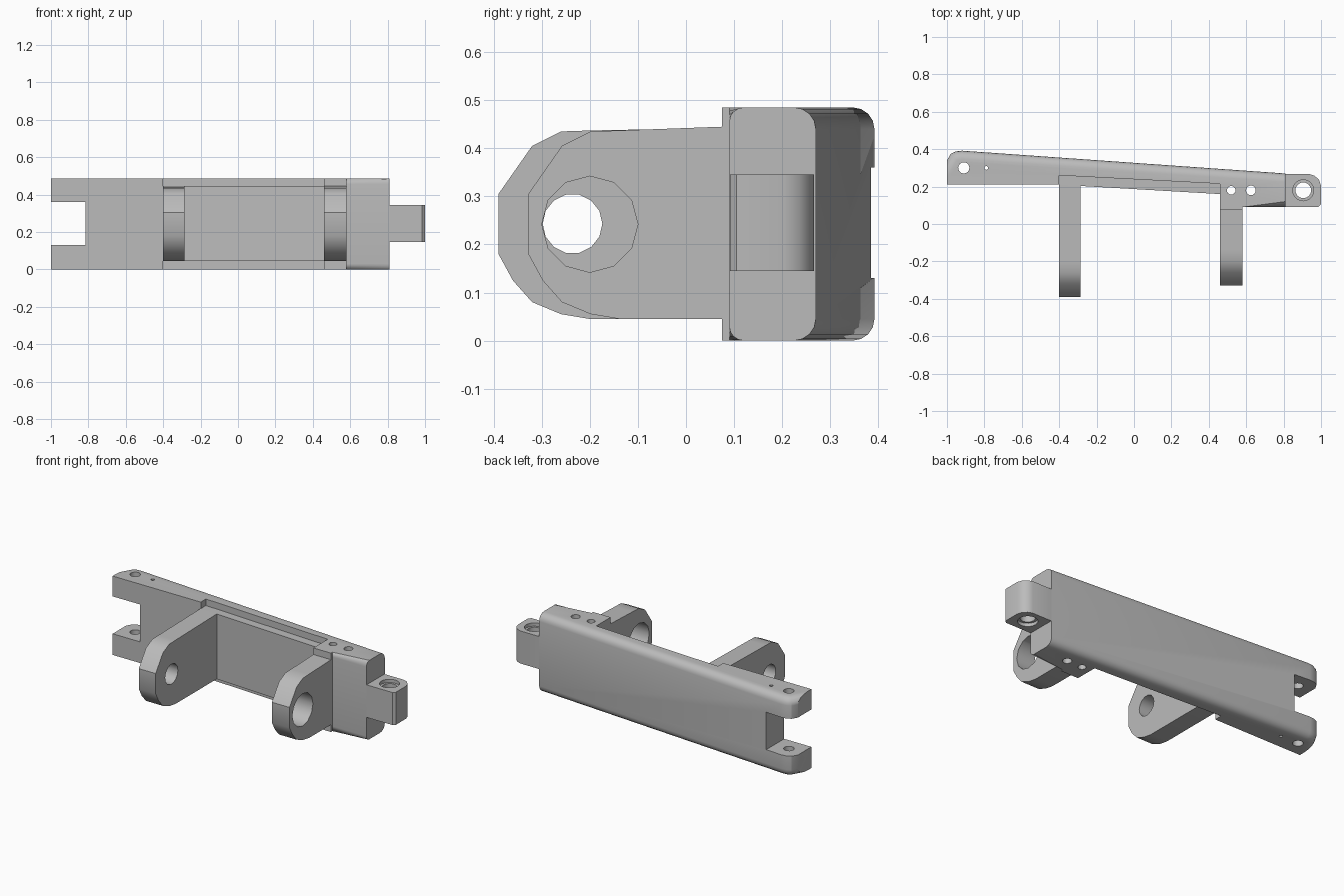
import bpy
import bmesh
import math
from mathutils import Vector

if "Cube" in bpy.data.objects:
    bpy.data.objects.remove(bpy.data.objects["Cube"], do_unlink=True)

HEIGHT = 0.485

grey = bpy.data.materials.new("plain grey")
grey.use_nodes = True
grey.diffuse_color = (0.5, 0.5, 0.5, 1)
grey.node_tree.nodes["Principled BSDF"].inputs["Base Color"].default_value = (0.5, 0.5, 0.5, 1)


def prism(name, outline, low, high, axis="z", round_edges=()):
    """Extrude an outline along z (x, y points) or along x (y, z points).
    round_edges holds (first point, last point, radius, segments) runs."""
    bm = bmesh.new()
    rings = []
    for level in (low, high):
        rings.append([bm.verts.new((a, b, level) if axis == "z" else (level, a, b))
                      for a, b in outline])
    count = len(outline)
    bm.faces.new(rings[0])
    bm.faces.new(rings[1])
    for i in range(count):
        j = (i + 1) % count
        bm.faces.new((rings[0][i], rings[0][j], rings[1][j], rings[1][i]))
    bmesh.ops.recalc_face_normals(bm, faces=bm.faces)
    for first, last, radius, segments in round_edges:
        edges = [bm.edges.get((ring[i], ring[i + 1]))
                 for ring in rings for i in range(first, last)]
        bmesh.ops.bevel(bm, geom=edges, offset=radius, segments=segments,
                        profile=0.5, affect="EDGES", clamp_overlap=False)
    mesh = bpy.data.meshes.new(name)
    bm.to_mesh(mesh)
    bm.free()
    mesh.materials.append(grey)
    obj = bpy.data.objects.new(name, mesh)
    bpy.context.collection.objects.link(obj)
    return obj


def circle(a, b, radius, sides):
    return [(a + radius * math.cos(math.tau * i / sides),
             b + radius * math.sin(math.tau * i / sides)) for i in range(sides)]


def activate(obj):
    bpy.ops.object.select_all(action="DESELECT")
    obj.select_set(True)
    bpy.context.view_layer.objects.active = obj


def cut(obj, outline, low, high, axis="z"):
    cutter = prism("cutter", outline, low, high, axis)
    cutter.hide_render = True
    mod = obj.modifiers.new("cut", "BOOLEAN")
    mod.operation = "DIFFERENCE"
    mod.solver = "EXACT"
    mod.object = cutter
    activate(obj)
    bpy.ops.object.modifier_apply(modifier=mod.name)
    bpy.data.objects.remove(cutter, do_unlink=True)


# Tapered main bar with rounded back edges and a rounded right-hand block
bar = prism("main_bar", [
    (-1, 0.21), (-0.4, 0.21), (-0.4, 0.26), (0.46, 0.215),
    (0.46, 0.075), (0.58, 0.075), (0.58, 0.09), (0.81, 0.09),
    (0.81, 0.27), (-0.92, 0.392), (-0.955, 0.388), (-0.98, 0.375), (-1, 0.34)],
    0, HEIGHT, round_edges=[(8, 12, 0.045, 4), (6, 7, 0.03, 4)])

# Fork slot and pin holes
cut(bar, [(-1.1, 0), (-0.815, 0), (-0.815, 0.5), (-1.1, 0.5)], 0.13, 0.36)
for x, y, radius in ((-0.91, 0.3, 0.03), (-0.79, 0.3, 0.01),
                     (0.52, 0.18, 0.023), (0.625, 0.18, 0.026)):
    cut(bar, circle(x, y, radius, 16), -0.1, HEIGHT + 0.1)

# Raised front panel, leaving a ledge above and below
panel = prism("front_panel", [
    (-0.4, 0.21), (0.46, 0.16), (0.48, 0.18), (0.48, 0.25), (-0.45, 0.3), (-0.45, 0.25)],
    0.045, 0.445)

# Hinge tongue with a counterbored pin hole
tongue = prism("hinge_tongue", [
    (0.79, 0.092), (0.985, 0.092), (1, 0.105), (1, 0.205),
    (0.99, 0.235), (0.967, 0.257), (0.94, 0.266), (0.79, 0.266)], 0.145, 0.345)
cut(tongue, circle(0.905, 0.18, 0.042, 24), 0, HEIGHT)
for low, high in ((0.325, 0.4), (0.1, 0.165)):
    cut(tongue, circle(0.905, 0.18, 0.056, 24), low, high)

# Two mounting lugs sharing one nose shape
NOSE = [(-0.2, 0.437), (-0.26, 0.435), (-0.32, 0.405), (-0.39, 0.305), (-0.39, 0.18),
        (-0.36, 0.125), (-0.32, 0.08), (-0.26, 0.055), (-0.2, 0.045)]


def lug(name, x_low, x_high, shift, root, hole):
    outline = [(root, 0.445)] + [(y + shift, z) for y, z in NOSE] + [(root, 0.045)]
    obj = prism(name, outline, x_low, x_high, "x")
    cut(obj, hole, x_low - 0.1, x_high + 0.1, "x")
    return obj


right_lug = lug("right_lug", -0.402, -0.287, 0, 0.215, circle(-0.236, 0.243, 0.062, 14))
left_lug = lug("left_lug", 0.46, 0.58, 0.062, 0.08, circle(-0.2, 0.242, 0.1, 12))

# Smooth shading on the rounded parts, with sharp corners kept
for obj in (bar, panel, tongue, right_lug, left_lug):
    activate(obj)
    bpy.ops.object.shade_smooth_by_angle(angle=math.radians(31))
